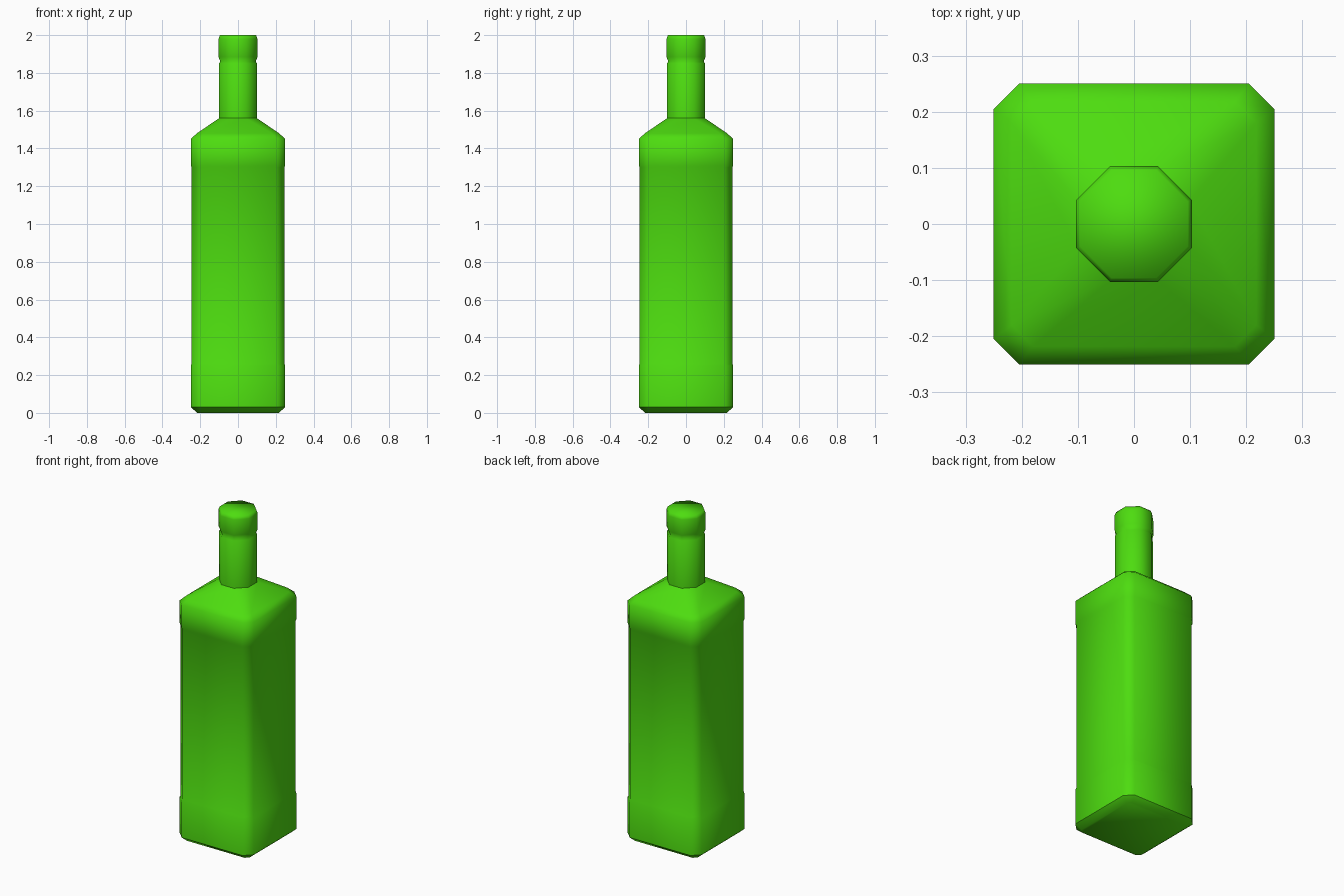
import bpy, bmesh

if "Cube" in bpy.data.objects:
    bpy.data.objects.remove(bpy.data.objects["Cube"])

# Single green glass colour
green = bpy.data.materials.new("bottle green")
green.diffuse_color = (0.075, 0.72, 0.005, 1)
green.use_nodes = True
green.node_tree.nodes["Principled BSDF"].inputs["Base Color"].default_value = green.diffuse_color


def octagon(bm, half, flat, z):
    """Ring of 8 verts: a square of given half width with cut corners."""
    h, f = half, flat
    pts = [(f, -h), (h, -f), (h, f), (f, h), (-f, h), (-h, f), (-h, -f), (-f, -h)]
    return [bm.verts.new((x, y, z)) for x, y in pts]


# Profile rings: half width, half flat length, height, sharp edge
rings = [
    (0.215, 0.195, 0.00, False),   # base
    (0.250, 0.205, 0.03, True),    # base bevel
    (0.250, 0.205, 0.25, False),   # body with shallow label recess
    (0.246, 0.202, 0.26, False),
    (0.246, 0.202, 1.30, False),
    (0.250, 0.205, 1.31, False),
    (0.250, 0.205, 1.45, False),   # shoulder
    (0.218, 0.180, 1.48, False),
    (0.100, 0.042, 1.56, True),    # neck
    (0.100, 0.042, 1.85, False),
    (0.094, 0.039, 1.86, False),   # groove under the lip
    (0.103, 0.043, 1.885, False),  # lip
    (0.103, 0.043, 1.98, False),
    (0.096, 0.040, 2.00, False),
]

bm = bmesh.new()
loops = [octagon(bm, h, f, z) for h, f, z, _ in rings]
for a, b in zip(loops, loops[1:]):
    for i in range(8):
        j = (i + 1) % 8
        bm.faces.new((a[i], a[j], b[j], b[i]))
bm.faces.new(list(reversed(loops[0])))
bm.faces.new(loops[-1])

# Smooth everywhere except the base rim and neck joint
for face in bm.faces:
    face.smooth = True
for loop, ring in zip(loops, rings):
    if ring[3]:
        for i in range(8):
            bm.edges.get((loop[i], loop[(i + 1) % 8])).smooth = False

mesh = bpy.data.meshes.new("bottle")
bm.to_mesh(mesh)
bm.free()
mesh.materials.append(green)
bpy.context.collection.objects.link(bpy.data.objects.new("bottle", mesh))
